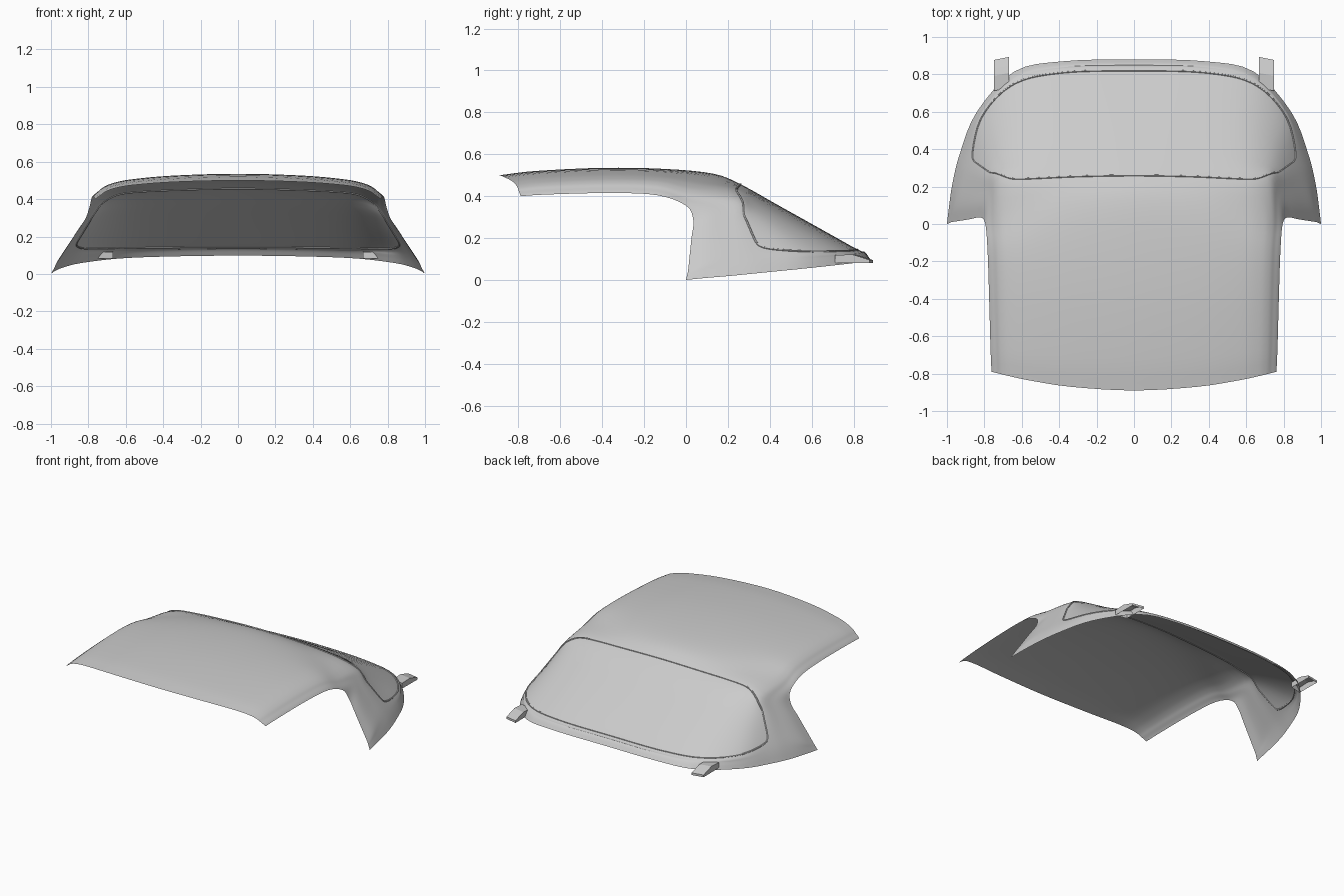
import bpy
import bmesh
from math import cos, sin, tau, floor
from mathutils import Vector

cube = bpy.data.objects.get("Cube")
if cube:
    bpy.data.objects.remove(cube, do_unlink=True)

grey = bpy.data.materials.new("light grey")
grey.use_nodes = True
colour = (0.6, 0.6, 0.6, 1)
grey.diffuse_color = colour
grey.node_tree.nodes["Principled BSDF"].inputs["Base Color"].default_value = colour


def finish(name, bm, smooth=True):
    mesh = bpy.data.meshes.new(name)
    bm.to_mesh(mesh)
    bm.free()
    mesh.materials.append(grey)
    obj = bpy.data.objects.new(name, mesh)
    bpy.context.collection.objects.link(obj)
    if smooth:
        bpy.ops.object.select_all(action="DESELECT")
        obj.select_set(True)
        bpy.context.view_layer.objects.active = obj
        bpy.ops.object.shade_smooth_by_angle(angle=0.6)
    return obj


def points(*triples):
    return [Vector(t) for t in triples]


def blend(a, b, t):
    return [p.lerp(q, t) for p, q in zip(a, b)]


# Roof ribs: half cross-section shared by every station along the roof
HALF = [0, .35, .58, .68, .73, .757, .775, .787]
DROP = [0, .08, .25, .42, .6, .78, .9, 1]


def roof_rib(y, top, edge, bow, scale):
    return [Vector((x * scale, y + bow * (x / HALF[-1]) ** 2, top + (edge - top) * d))
            for x, d in zip(HALF, DROP)]


ribs = [
    roof_rib(-.89, .50, .40, .10, .968),
    roof_rib(-.72, .52, .408, .06, .975),
    roof_rib(-.4, .535, .415, .03, .985),
    roof_rib(-.1, .53, .405, -.04, .995),
    roof_rib(.13, .507, .355, -.13, 1.01),
]

# Rear ribs: window head, window foot and the bottom rim, each ending on the side opening
head = points((0, .26, .457), (.3, .255, .45), (.52, .245, .44), (.64, .24, .425),
              (.73, .245, .385), (.77, .17, .35), (.8, .1, .32), (.82, .035, .285))
foot = points((0, .82, .145), (.38, .81, .142), (.64, .75, .138), (.81, .58, .135),
              (.88, .35, .14), (.92, .21, .12), (.955, .1, .085), (.975, .01, .045))
rim = points((0, .88, .098), (.38, .87, .093), (.64, .815, .082), (.84, .6, .058),
             (.93, .38, .036), (.97, .22, .02), (.988, .1, .01), (1, 0, 0))
lip = blend(foot, rim, .55)
for j, p in enumerate(lip):
    p.z += .015 * (1 - j / 7)
HEAD = len(ribs)
ribs += [head, blend(head, foot, 1 / 3), blend(head, foot, 2 / 3), foot, lip, rim]
FOOT = HEAD + 3

# Mirror every rib to the other side
net = [[Vector((-p.x, p.y, p.z)) for p in rib[:0:-1]] + rib for rib in ribs]
MID = len(HALF) - 1


def spline(pts, t):
    """Smooth curve through pts at parameter t."""
    i = max(0, min(floor(t), len(pts) - 2))
    t -= i
    b, c = pts[i], pts[i + 1]
    a = pts[i - 1] if i else b * 2 - c
    d = pts[i + 2] if i + 2 < len(pts) else c * 2 - b
    return (b * 2 + (c - a) * t + (a * 2 - b * 5 + c * 4 - d) * t ** 2
            + (b * 3 - a - c * 3 + d) * t ** 3) / 2


def surface(u, v):
    return spline([spline(row, v + MID) for row in net], u)


# Shell: one lofted skin with an open underside
STEP = 4
rows, cols = (len(net) - 1) * STEP, 2 * MID * STEP
bm = bmesh.new()
grid = [[bm.verts.new(surface(i / STEP, j / STEP - MID)) for j in range(cols + 1)]
        for i in range(rows + 1)]
for i in range(rows):
    for j in range(cols):
        bm.faces.new((grid[i][j], grid[i][j + 1], grid[i + 1][j + 1], grid[i + 1][j]))
finish("roof_shell", bm)

# Rear window seal: thin bead following a rounded rectangle on the skin
COUNT, SIDES, RADIUS, POWER = 180, 6, .005, 9
path = []
for k in range(COUNT):
    c, s = cos(tau * k / COUNT), sin(tau * k / COUNT)
    size = (abs(c) ** POWER + abs(s) ** POWER) ** (1 / POWER)
    path.append(surface((HEAD + FOOT) / 2 + 1.5 * s / size, 4 * c / size))
bm = bmesh.new()
rings = []
for k, p in enumerate(path):
    along = (path[(k + 1) % COUNT] - path[k - 1]).normalized()
    side = along.cross(Vector((0, .5, 1))).normalized()
    up = side.cross(along)
    rings.append([bm.verts.new(p + RADIUS * (side * cos(tau * n / SIDES) + up * sin(tau * n / SIDES)))
                  for n in range(SIDES)])
for k in range(COUNT):
    a, b = rings[k], rings[(k + 1) % COUNT]
    for n in range(SIDES):
        m = (n + 1) % SIDES
        bm.faces.new((a[n], a[m], b[m], b[n]))
bmesh.ops.recalc_face_normals(bm, faces=bm.faces)
finish("rear_window_seal", bm)

# Rear latches: wedge profile with an open underside
LATCH = [(.72, .082), (.72, .118), (.8, .122), (.84, .11), (.885, .095), (.885, .08)]
for name, sign in (("left_latch", 1), ("right_latch", -1)):
    bm = bmesh.new()
    inner = [bm.verts.new((sign * .668, y + .008, z)) for y, z in LATCH]
    outer = [bm.verts.new((sign * .748, y - .008, z)) for y, z in LATCH]
    bm.faces.new(inner)
    bm.faces.new(outer[::-1])
    for n in range(len(LATCH) - 1):
        bm.faces.new((inner[n], outer[n], outer[n + 1], inner[n + 1]))
    bmesh.ops.recalc_face_normals(bm, faces=bm.faces)
    finish(name, bm, smooth=False)
